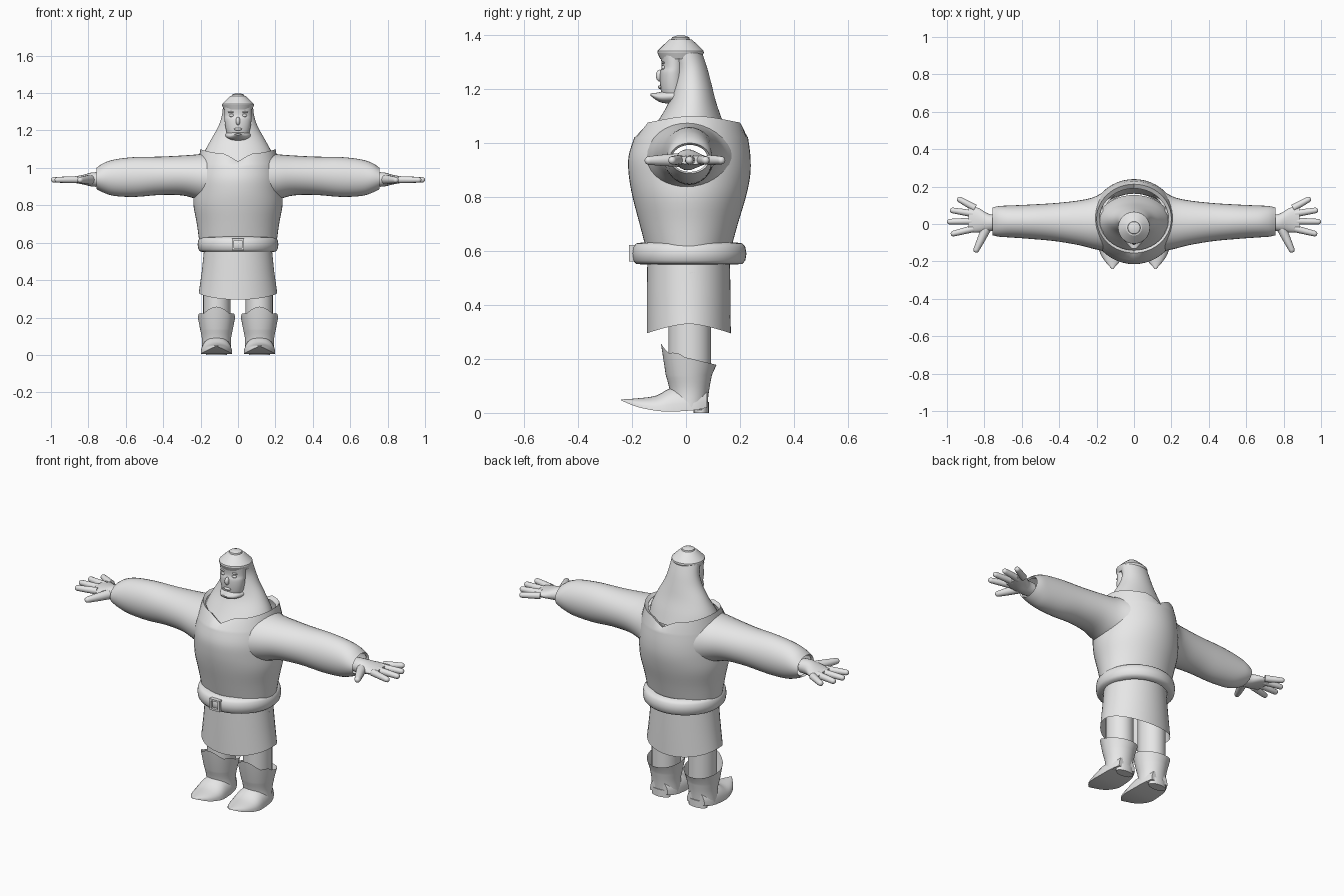
import bpy, bmesh, math
from mathutils import Vector

if "Cube" in bpy.data.objects:
    bpy.data.objects.remove(bpy.data.objects["Cube"])

GREY = bpy.data.materials.new("plain_grey")
GREY.diffuse_color = (0.8, 0.8, 0.8, 1)
GREY.use_nodes = True
GREY.node_tree.nodes["Principled BSDF"].inputs["Base Color"].default_value = GREY.diffuse_color


def finish(name, bm, mirror=False, angle=40):
    bmesh.ops.recalc_face_normals(bm, faces=bm.faces)
    me = bpy.data.meshes.new(name)
    bm.to_mesh(me)
    bm.free()
    me.materials.append(GREY)
    ob = bpy.data.objects.new(name, me)
    bpy.context.collection.objects.link(ob)
    bpy.ops.object.select_all(action='DESELECT')
    ob.select_set(True)
    bpy.context.view_layer.objects.active = ob
    bpy.ops.object.shade_smooth_by_angle(angle=math.radians(angle))
    if mirror:
        ob.modifiers.new("mirror", 'MIRROR').use_mirror_merge = False
    return ob


def skin(rings, caps=(False, False)):
    """Bridge closed rings of points into a tube."""
    bm = bmesh.new()
    vs = [[bm.verts.new(p) for p in r] for r in rings]
    n = len(vs[0])
    for a, b in zip(vs, vs[1:]):
        for i in range(n):
            j = (i + 1) % n
            bm.faces.new((a[i], a[j], b[j], b[i]))
    for on, r in zip(caps, (vs[0], vs[-1])):
        if on:
            bm.faces.new(r)
    return bm


def refine(rows, k=4):
    """Catmull-Rom through table rows for a smooth profile."""
    out = []
    for i in range(len(rows) - 1):
        p0, p1, p2 = rows[max(i - 1, 0)], rows[i], rows[i + 1]
        p3 = rows[min(i + 2, len(rows) - 1)]
        for s in range(k):
            t = s / k
            out.append([0.5 * (2 * b + (c - a) * t + (2 * a - 5 * b + 4 * c - d) * t * t
                               + (3 * b - a - 3 * c + d) * t ** 3)
                        for a, b, c, d in zip(p0, p1, p2, p3)])
    return out + [list(rows[-1])]


def angles(n):
    return [2 * math.pi * i / n for i in range(n)]


def level(z, rx, yf, yb, cx=0, n=48, lift=None):
    """Horizontal ellipse ring from front yf to back yb."""
    m, r = (yf + yb) / 2, (yb - yf) / 2
    return [(cx + rx * math.cos(a), m + r * math.sin(a), z + (lift(a) if lift else 0))
            for a in angles(n)]


def upright(x, yf, yb, zb, zt, n=32):
    """Ring facing along x, for arms and hands."""
    return [(x, (yf + yb) / 2 + (yb - yf) / 2 * math.cos(a),
             (zb + zt) / 2 + (zt - zb) / 2 * math.sin(a)) for a in angles(n)]


def tube(name, p, q, r0, r1, mirror=True):
    """Round-ended tapered limb."""
    p, q = Vector(p), Vector(q)
    d = (q - p).normalized()
    u = d.cross(Vector((0, 0, 1))).normalized()
    w = d.cross(u)
    stops = [(p, r0), (p.lerp(q, 0.5), (r0 + r1) / 2)]
    for t in (0, 30, 55, 75):
        c, s = math.cos(math.radians(t)), math.sin(math.radians(t))
        stops.append((q - d * r1 * (1 - s), r1 * c))
    rings = [[c + (u * math.cos(a) + w * math.sin(a)) * r for a in angles(14)] for c, r in stops]
    return finish(name, skin(rings, (True, True)), mirror)


def ball(name, loc, size, mirror=False):
    bm = bmesh.new()
    bmesh.ops.create_uvsphere(bm, u_segments=16, v_segments=10, radius=1)
    bmesh.ops.scale(bm, vec=size, verts=bm.verts)
    bmesh.ops.translate(bm, vec=loc, verts=bm.verts)
    return finish(name, bm, mirror)


def box(name, loc, size):
    bm = bmesh.new()
    bmesh.ops.create_cube(bm, size=1)
    bmesh.ops.scale(bm, vec=size, verts=bm.verts)
    bmesh.ops.translate(bm, vec=loc, verts=bm.verts)
    return finish(name, bm)


# Coat body with notched neck edge and open armholes
def neck(a):
    notch = max(0, 1 - abs(math.cos(a)) * 0.2 / 0.07)
    return 0.025 * abs(math.cos(a)) ** 3 - 0.04 * notch


rows = refine([(0.59, .205, -.143, .162), (0.7, .22, -.172, .192), (0.8, .238, -.198, .222),
               (0.88, .236, -.212, .238), (0.95, .23, -.213, .239), (1.02, .218, -.192, .23)])
rings = [level(*r) for r in rows] + [level(1.075, .2, -.155, .213, lift=neck),
                                     level(1.06, .185, -.14, .19, lift=neck)]
bm = skin(rings)
holes = []
for f in bm.faces:
    c = f.calc_center_median()
    if abs(c.x) > .12 and ((c.y - .015) / .105) ** 2 + ((c.z - .95) / .095) ** 2 < 1:
        holes.append(f)
bmesh.ops.delete(bm, geom=holes, context='FACES')
finish("coat_body", bm, angle=50)

# Hollow sleeves
rows = refine([(.165, -.145, .17, .81, 1.08), (.22, -.132, .142, .832, 1.072),
               (.3, -.112, .125, .853, 1.066), (.42, -.092, .112, .855, 1.06),
               (.55, -.08, .104, .845, 1.058), (.66, -.072, .099, .85, 1.045),
               (.72, -.068, .096, .868, 1.025), (.757, -.06, .088, .887, 1.0)])
finish("sleeve", skin([upright(*r) for r in rows] + [upright(.745, -.052, .08, .893, .993)]), True)

# Hands
rows = refine([(.735, -.035, .05, .9, .975), (.78, -.04, .055, .9, .976),
               (.83, -.045, .085, .912, .962), (.885, -.043, .098, .921, .953)], 3)
finish("palm", skin([upright(*r, n=20) for r in rows], (True, True)), True)
for i, (p, q) in enumerate([((.85, .085), (.945, .138)), ((.86, .055), (.985, .075)),
                            ((.86, .015), (1.0, .012)), ((.86, -.025), (.98, -.055))]):
    tube("finger_%d" % (i + 1), (*p, .937), (*q, .936), .019, .015)
tube("thumb", (.79, -.025, .937), (.85, -.152, .935), .026, .016)

# Belt and square buckle frame
belt = [(.04, .55), (.015, .552), (.004, .565), (0, .59), (.004, .615), (.015, .628), (.04, .632)]
finish("belt", skin([level(z, .216 - o, -.2 + o, .224 - o) for o, z in belt]), angle=60)
for s in (-1, 1):
    box("buckle_side", (s * .026, -.2, .592), (.01, .022, .062))
    box("buckle_bar", (0, -.2, .592 + s * .026), (.06, .022, .01))

# Skirt of the coat, hem lower at front and back
hem = lambda a: -.035 * abs(math.sin(a)) ** 1.5
finish("skirt", skin([level(.58, .18, -.143, .162), level(.45, .193, -.145, .165),
                      level(.33, .21, -.145, .166, lift=hem)]))

# Legs
finish("leg", skin([level(z, .073, -.065, .093, .113, 28) for z in (.52, .34, .15)],
                   (True, False)), True)


# Boot shafts with a pointed cuff
def cuff(a):
    front = -math.sin(a)
    z = .025 * front
    if front > 0.2:
        z += .03 * front * abs(math.cos(2 * a))
    return z


rows = refine([(.01, .078, -.06, .078), (.08, .077, -.06, .085), (.14, .088, -.075, .096)])
rings = [level(*r, .115, 40) for r in rows] + [level(.203, .1, -.093, .113, .115, 40, cuff)]
finish("boot_shaft", skin(rings, (True, False)), True)

# Upturned boot feet with a flat sole
rows = refine([(.078, .055, .02, .09), (.03, .076, .01, .1), (-.05, .083, .005, .095),
               (-.11, .08, .008, .064), (-.18, .054, .022, .054), (-.24, .004, .046, .05)], 3)
rings = []
for y, w, zb, zt in rows:
    arch = [math.pi * i / 14 for i in range(15)]
    rings.append([(.115 + w * math.cos(a), y, zb + (zt - zb) * math.sin(a) ** .8) for a in arch])
finish("boot_foot", skin(rings, (True, True)), True)
finish("boot_heel", skin([level(z, .055, .028, .085, .115, 20) for z in (0, .04)],
                         (True, True)), True)

# Long hair spreading over the shoulders
rows = refine([(1.02, .2, -.145, .155), (1.08, .182, -.105, .136), (1.15, .145, -.065, .112),
               (1.22, .106, -.048, .094), (1.28, .086, -.042, .078), (1.335, .08, -.06, .06)])
finish("hair", skin([level(*r) for r in rows], (False, True)), angle=60)

# Face, nose, eyes, brows and ears
rows = refine([(1.15, .045, -.075, .0), (1.18, .058, -.09, .0), (1.22, .067, -.096, .0),
               (1.26, .072, -.096, .0), (1.285, .072, -.09, .0), (1.335, .073, -.096, .0)])
finish("face", skin([level(*r, n=32) for r in rows], (True, True)), angle=60)
ball("nose", (0, -.097, 1.25), (.012, .015, .022))
ball("eye", (.034, -.083, 1.28), (.014, .008, .008), True)
ball("brow", (.035, -.084, 1.298), (.02, .007, .005), True)
ball("lips", (0, -.096, 1.207), (.022, .008, .007))

# Curled chin beard
rows = refine([(-.01, .076, 1.15, 1.2), (-.06, .064, 1.146, 1.2), (-.1, .042, 1.153, 1.188),
               (-.132, .012, 1.176, 1.184)], 3)
finish("beard", skin([[(w * math.cos(a), y, (zb + zt) / 2 + (zt - zb) / 2 * math.sin(a))
                       for a in angles(24)] for y, w, zb, zt in rows], (True, True)))

# Brimmed cap with a top button
cap = [(1.312, .076), (1.335, .086), (1.342, .085), (1.365, .062), (1.383, .042),
       (1.385, .034), (1.392, .032), (1.398, .015)]
finish("cap", skin([level(z, r, -.02 - r, -.02 + r, n=32) for z, r in cap], (True, True)), angle=25)
